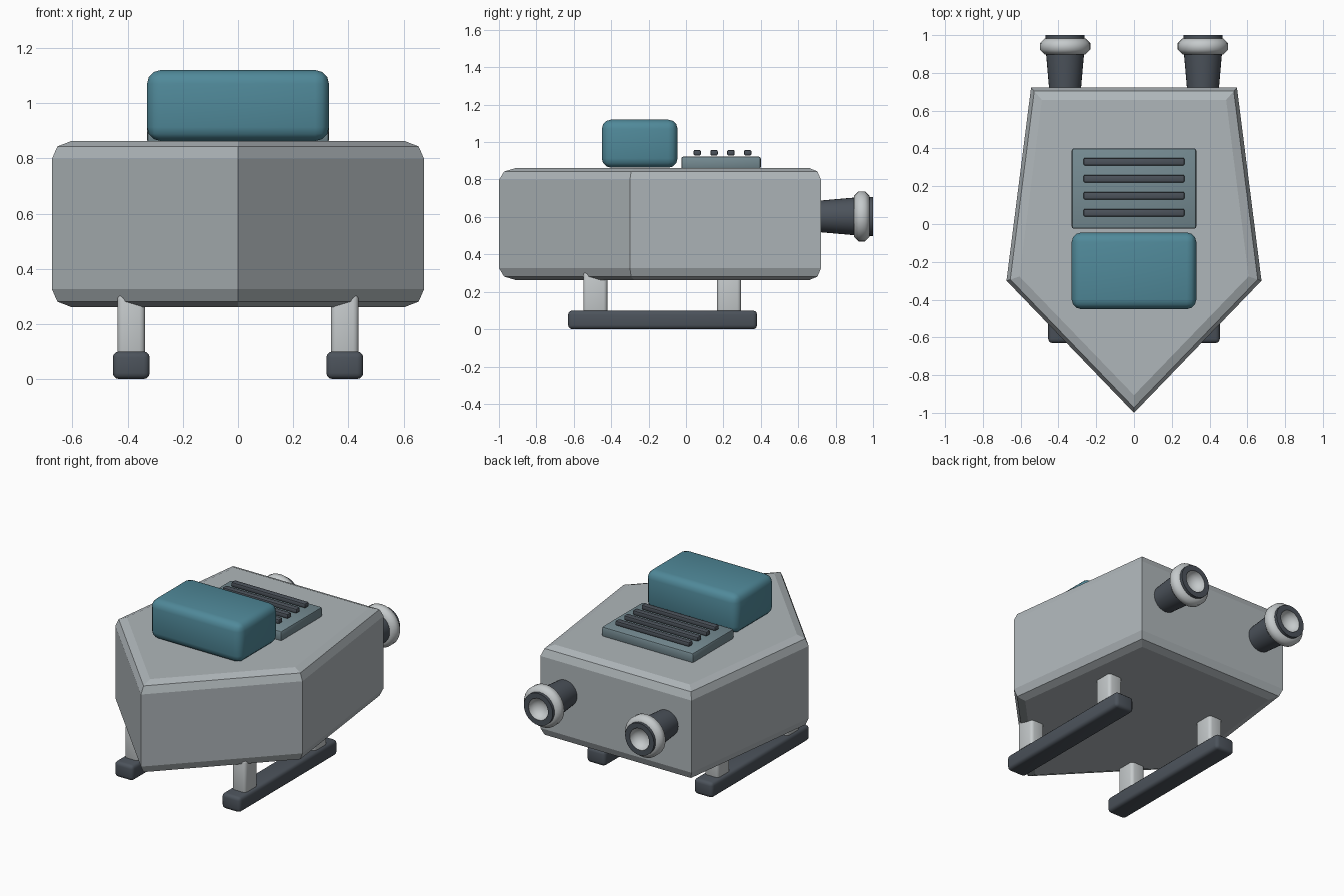
import bpy
import bmesh
from math import radians, cos, sin, pi

if "Cube" in bpy.data.objects:
    bpy.data.objects.remove(bpy.data.objects["Cube"], do_unlink=True)


def material(name, rgb):
    mat = bpy.data.materials.new(name)
    mat.use_nodes = True
    color = (*rgb, 1.0)
    mat.diffuse_color = color
    mat.node_tree.nodes["Principled BSDF"].inputs["Base Color"].default_value = color
    return mat


HULL = material("hull grey", (0.43, 0.47, 0.49))
METAL = material("light metal", (0.56, 0.59, 0.60))
DARK = material("dark slate", (0.072, 0.086, 0.105))
GLASS = material("teal glass", (0.08, 0.25, 0.32))
VENT = material("vent grey teal", (0.18, 0.26, 0.29))


def finish(name, bm, mat, angle=30):
    """Turn a bmesh into a shaded object."""
    bmesh.ops.recalc_face_normals(bm, faces=bm.faces[:])
    mesh = bpy.data.meshes.new(name)
    bm.to_mesh(mesh)
    bm.free()
    mesh.materials.append(mat)
    obj = bpy.data.objects.new(name, mesh)
    bpy.context.collection.objects.link(obj)
    bpy.ops.object.select_all(action="DESELECT")
    obj.select_set(True)
    bpy.context.view_layer.objects.active = obj
    if angle:
        bpy.ops.object.shade_smooth_by_angle(angle=radians(angle))
    return obj


def rounded_box(name, xs, ys, zs, mat, bevel, segments=3):
    bm = bmesh.new()
    bmesh.ops.create_cube(bm, size=1)
    for v in bm.verts:
        for i, (lo, hi) in enumerate((xs, ys, zs)):
            v.co[i] = hi if v.co[i] > 0 else lo
    bmesh.ops.bevel(bm, geom=bm.edges[:], offset=bevel, segments=segments,
                    profile=0.5, affect="EDGES")
    return finish(name, bm, mat, 40)


def lathe(name, profile, x, z, mat, closed=False, steps=32):
    """Spin (radius, y) points around an axis parallel to y."""
    bm = bmesh.new()
    verts = [bm.verts.new((x + r, y, z)) for r, y in profile]
    edges = [bm.edges.new(pair) for pair in zip(verts, verts[1:])]
    if closed:
        edges.append(bm.edges.new((verts[-1], verts[0])))
    bmesh.ops.spin(bm, geom=verts + edges, cent=(x, 0, z), axis=(0, 1, 0),
                   angle=2 * pi, steps=steps)
    bmesh.ops.remove_doubles(bm, verts=bm.verts[:], dist=0.0001)
    return finish(name, bm, mat, 50)


# Hull: arrow-shaped prism with rounded top and bottom rims
outline = [(0, -1), (0.675, -0.3), (0.545, 0.722), (-0.545, 0.722), (-0.675, -0.3)]
bm = bmesh.new()
base = bm.faces.new([bm.verts.new((x, y, 0.262)) for x, y in outline])
top = bmesh.ops.extrude_face_region(bm, geom=[base])["geom"]
bmesh.ops.translate(bm, vec=(0, 0, 0.6),
                    verts=[g for g in top if isinstance(g, bmesh.types.BMVert)])
bmesh.ops.recalc_face_normals(bm, faces=bm.faces[:])
rims = [e for e in bm.edges if abs(e.verts[0].co.z - e.verts[1].co.z) < 0.01]
bmesh.ops.bevel(bm, geom=rims, offset=0.065, segments=2, profile=0.5, affect="EDGES")
finish("hull", bm, HULL, 0)

# Cockpit and vent panel on the deck
rounded_box("cockpit", (-0.33, 0.33), (-0.45, -0.045), (0.863, 1.12), GLASS, 0.05)
rounded_box("vent_panel", (-0.33, 0.33), (-0.025, 0.4), (0.855, 0.923), VENT, 0.012, 2)
for i in range(4):
    y = 0.06 + 0.09 * i
    rounded_box(f"vent_slat_{i + 1}", (-0.267, 0.267), (y - 0.02, y + 0.02),
                (0.928, 0.958), DARK, 0.008, 2)

for side, s in (("left", 1), ("right", -1)):
    # Landing gear
    x = 0.387 * s
    rounded_box(f"{side}_skid", (x - 0.067, x + 0.067), (-0.63, 0.38), (0, 0.1), DARK, 0.022)
    for place, y in (("front", -0.485), ("rear", 0.23)):
        rounded_box(f"{side}_{place}_strut", (x - 0.05, x + 0.05), (y - 0.064, y + 0.064),
                    (0.08, 0.31), METAL, 0.02)

    # Thruster: flared tube, collar ring and hollow cup
    x, z = 0.365 * s, 0.603
    lathe(f"{side}_thruster", [(0, 0.7), (0.083, 0.7), (0.104, 0.94), (0.104, 1.0), (0.07, 1.0)],
          x, z, DARK)
    ring = [(0.092 + 0.045 * cos(a), 0.94 + 0.045 * sin(a))
            for a in (pi / 8 + i * pi / 4 for i in range(8))]
    lathe(f"{side}_thruster_ring", ring, x, z, METAL, closed=True)
    cup = [(0.07 * cos(a), 1.0 - 0.06 * sin(a)) for a in (i * pi / 10 for i in range(6))]
    lathe(f"{side}_thruster_cup", cup, x, z, METAL)
